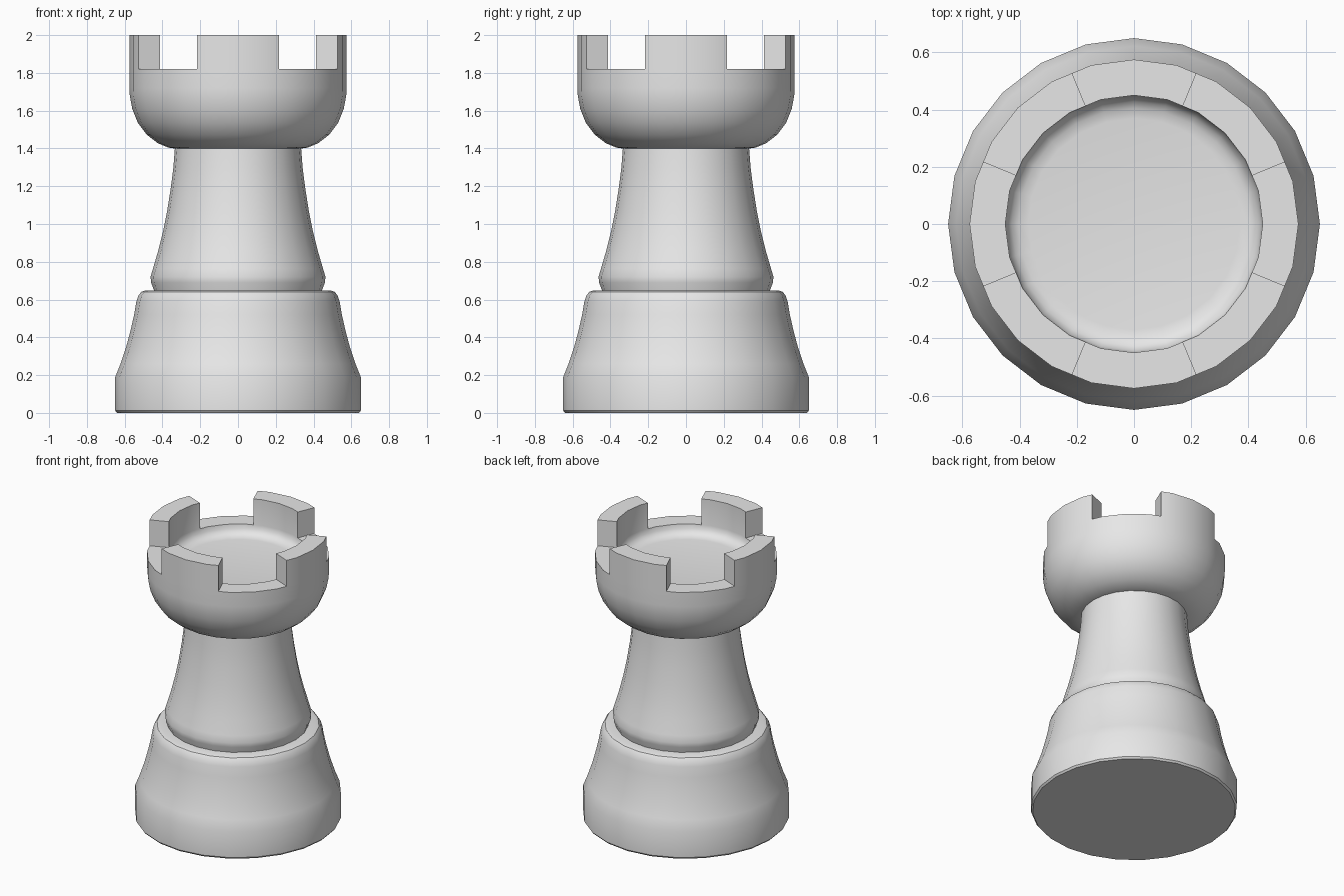
import bpy, bmesh, math

if "Cube" in bpy.data.objects:
    bpy.data.objects.remove(bpy.data.objects["Cube"])

stone = bpy.data.materials.new("grey_stone")
stone.diffuse_color = (0.8, 0.8, 0.8, 1)
stone.use_nodes = True
stone.node_tree.nodes["Principled BSDF"].inputs["Base Color"].default_value = stone.diffuse_color

SIDES = 24
STEP = 360 / SIDES
regular = [i * STEP for i in range(SIDES)]
# Extra columns on the merlon ends, halfway along their facets
merlon_ends = [a + d for a in (0, 90, 180, 270) for d in (-22.5, 22.5)]


def lathe(profile, angles):
    """Spin a bottom-to-top (radius, z) profile; cap both ends."""
    bm = bmesh.new()
    rings = []
    for r, z in profile:
        ring = []
        for a in angles:
            on_corner = abs(a / STEP - round(a / STEP)) < 1e-4
            rr = r if on_corner else r * math.cos(math.radians(STEP / 2))
            t = math.radians(a)
            ring.append(bm.verts.new((rr * math.cos(t), rr * math.sin(t), z)))
        rings.append(ring)
    n = len(angles)
    for lo, hi in zip(rings, rings[1:]):
        for i in range(n):
            j = (i + 1) % n
            bm.faces.new((lo[i], lo[j], hi[j], hi[i]))
    bm.faces.new(rings[0][::-1])
    bm.faces.new(rings[-1])
    return bm


def finish(bm, name):
    bmesh.ops.recalc_face_normals(bm, faces=bm.faces)
    mesh = bpy.data.meshes.new(name)
    bm.to_mesh(mesh)
    bm.free()
    mesh.materials.append(stone)
    ob = bpy.data.objects.new(name, mesh)
    bpy.context.collection.objects.link(ob)
    bpy.ops.object.select_all(action='DESELECT')
    ob.select_set(True)
    bpy.context.view_layer.objects.active = ob
    bpy.ops.object.shade_smooth_by_angle(angle=math.radians(32))


# Flared base with a rounded shoulder
finish(lathe([(0.64, 0), (0.65, 0.012), (0.65, 0.19), (0.622, 0.26), (0.592, 0.35),
              (0.568, 0.44), (0.55, 0.52), (0.538, 0.59), (0.527, 0.622),
              (0.512, 0.641), (0.49, 0.648), (0.40, 0.648)], regular), "base")

# Tapered column with a small foot
finish(lathe([(0.44, 0.62), (0.445, 0.65), (0.46, 0.69), (0.463, 0.72), (0.45, 0.765),
              (0.422, 0.86), (0.397, 0.96), (0.375, 1.07), (0.356, 1.19),
              (0.342, 1.30), (0.333, 1.42)], regular), "column")

# Bowl-shaped head with a shallow rounded well
RIM = 1.82
head = lathe([(0.32, 1.397), (0.37, 1.405), (0.425, 1.428), (0.482, 1.472), (0.53, 1.535),
              (0.56, 1.61), (0.573, 1.68), (0.575, 1.72), (0.575, RIM), (0.45, RIM),
              (0.444, 1.79), (0.428, 1.769), (0.405, 1.755), (0.37, 1.75)],
             sorted(a % 360 for a in regular + merlon_ends))

# Merlons raised from the rim, one on each axis
bmesh.ops.recalc_face_normals(head, faces=head.faces)


def in_merlon(face):
    c = face.calc_center_median()
    off = (math.degrees(math.atan2(c.y, c.x)) + 45) % 90 - 45
    return all(abs(v.co.z - RIM) < 1e-4 for v in face.verts) and abs(off) < 22.5


rim_faces = [f for f in head.faces if in_merlon(f)]
raised = bmesh.ops.extrude_face_region(head, geom=rim_faces)["geom"]
old = [f for f in rim_faces if f.is_valid]
if old:
    bmesh.ops.delete(head, geom=old, context='FACES')
bmesh.ops.translate(head, vec=(0, 0, 2 - RIM),
                    verts=[g for g in raised if isinstance(g, bmesh.types.BMVert)])
finish(head, "head")
